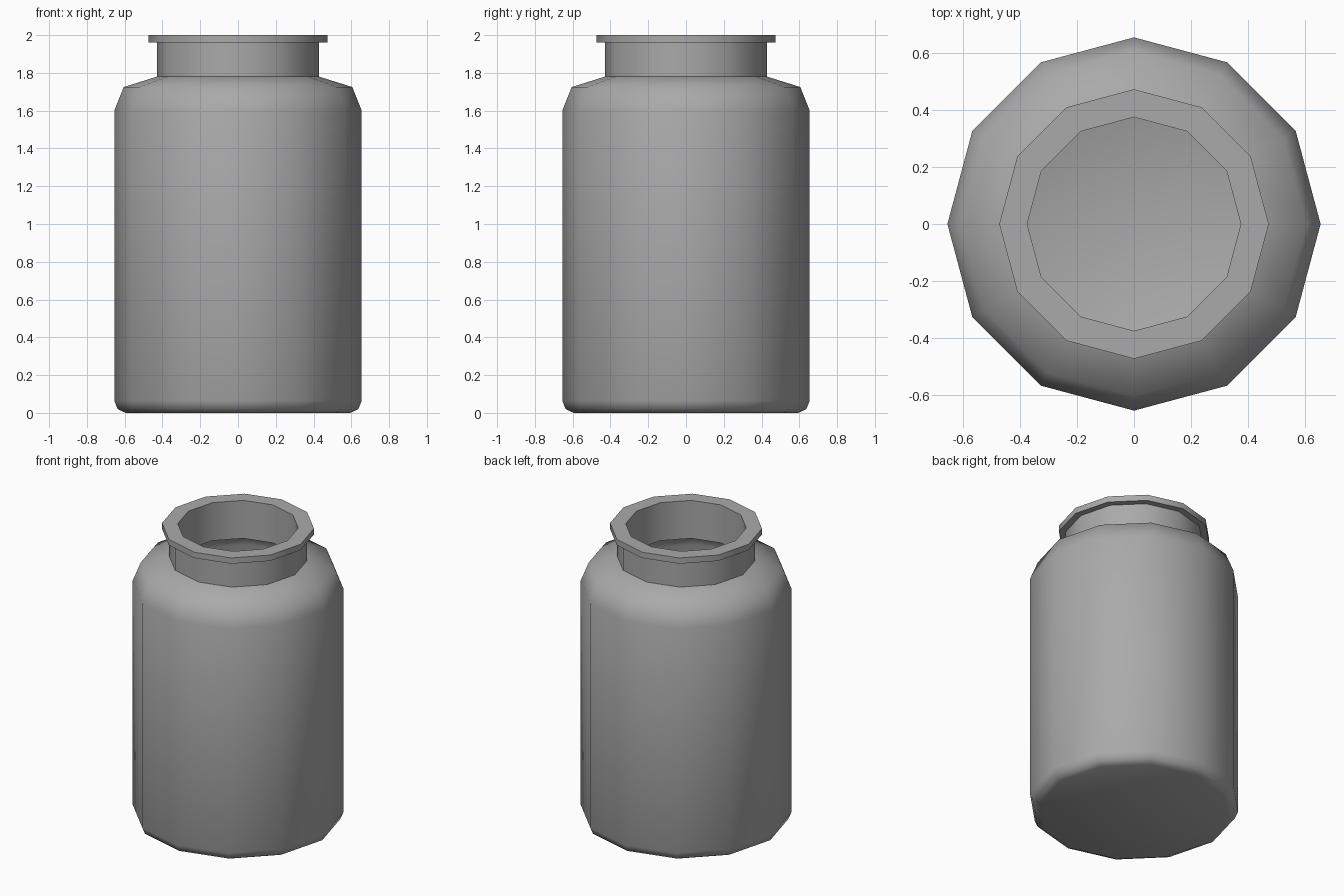
import bpy, bmesh, math

cube = bpy.data.objects.get("Cube")
if cube:
    bpy.data.objects.remove(cube, do_unlink=True)

SIDES = 12

grey = bpy.data.materials.new("grey")
grey.use_nodes = True
colour = (0.4, 0.4, 0.4, 1)
grey.diffuse_color = colour
grey.node_tree.nodes["Principled BSDF"].inputs["Base Color"].default_value = colour


def lathe(name, profile):
    """Turn a closed (radius, height) outline around the z axis."""
    bm = bmesh.new()
    rings = []
    for r, z in profile:
        if r == 0:
            rings.append([bm.verts.new((0, 0, z))] * SIDES)
        else:
            angles = [math.tau * i / SIDES for i in range(SIDES)]
            rings.append([bm.verts.new((r * math.cos(a), r * math.sin(a), z)) for a in angles])
    for low, high in zip(rings, rings[1:]):
        for i in range(SIDES):
            j = (i + 1) % SIDES
            corners = dict.fromkeys((low[i], low[j], high[j], high[i]))
            bm.faces.new(list(corners))
    bmesh.ops.recalc_face_normals(bm, faces=bm.faces)
    mesh = bpy.data.meshes.new(name)
    bm.to_mesh(mesh)
    bm.free()
    mesh.materials.append(grey)
    obj = bpy.data.objects.new(name, mesh)
    bpy.context.collection.objects.link(obj)
    bpy.ops.object.select_all(action="DESELECT")
    obj.select_set(True)
    bpy.context.view_layer.objects.active = obj
    bpy.ops.object.shade_smooth_by_angle(angle=math.radians(60))
    return obj


# Outside of the jar: base, rounded foot, wall, shoulder, neck, lip
outside = [(0, 0), (0.595, 0), (0.637, 0.02), (0.655, 0.065), (0.655, 1.6),
           (0.605, 1.725), (0.43, 1.78), (0.43, 1.96), (0.473, 1.96), (0.473, 2)]
# Inside of the jar: mouth, underside of shoulder, wall, floor
inside = [(0.375, 2), (0.375, 1.74), (0.57, 1.68), (0.605, 1.59),
          (0.605, 0.08), (0.56, 0.05), (0, 0.05)]
lathe("jar", outside + inside)
